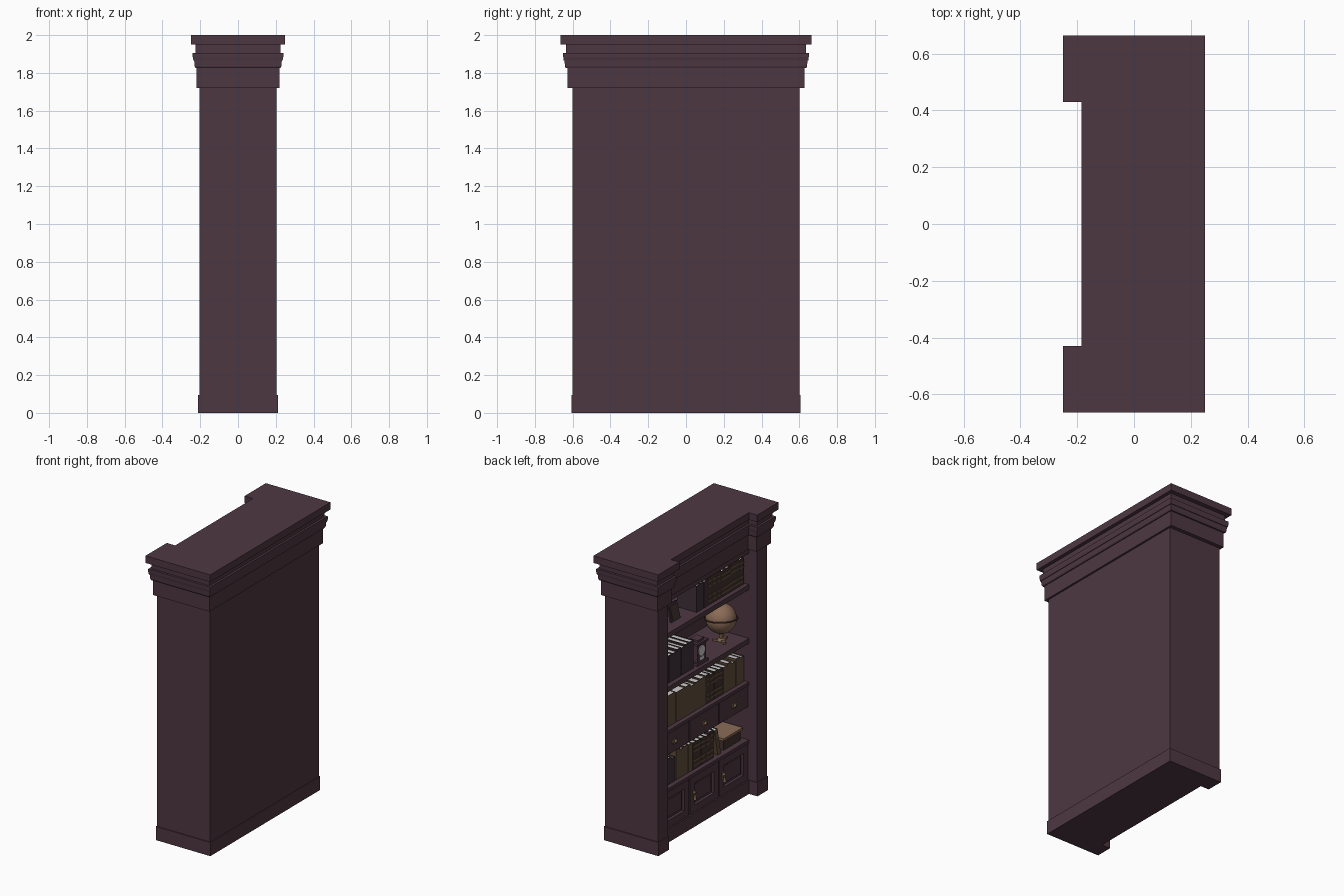
import bpy, bmesh, math, random
from mathutils import Matrix, Vector

if "Cube" in bpy.data.objects:
    bpy.data.objects.remove(bpy.data.objects["Cube"])

random.seed(4)
COLOURS = {
    "dark_plum_wood": (0.076, 0.039, 0.054),
    "brown_leather": (0.120, 0.075, 0.045),
    "dark_brown_leather": (0.055, 0.032, 0.030),
    "plum_leather": (0.050, 0.030, 0.040),
    "paper": (0.62, 0.60, 0.60),
    "globe_tan": (0.26, 0.15, 0.095),
    "old_brass": (0.20, 0.125, 0.070),
}
WOOD, BROWN, DARK, PLUM, PAPER, TAN, BRASS = range(7)
MATS = []
for n, c in COLOURS.items():
    m = bpy.data.materials.new(n)
    m.diffuse_color = (*c, 1)
    m.use_nodes = True
    m.node_tree.nodes["Principled BSDF"].inputs["Base Color"].default_value = m.diffuse_color
    MATS.append(m)


def finish(name, bm, smooth=False):
    bmesh.ops.recalc_face_normals(bm, faces=bm.faces)
    me = bpy.data.meshes.new(name)
    bm.to_mesh(me)
    bm.free()
    for m in MATS:
        me.materials.append(m)
    ob = bpy.data.objects.new(name, me)
    bpy.context.collection.objects.link(ob)
    if smooth:
        for p in me.polygons:
            p.use_smooth = True
    return ob


def paint(verts, mat):
    for f in {f for v in verts for f in v.link_faces}:
        f.material_index = mat


def box(bm, x0, x1, y0, y1, z0, z1, mat=WOOD):
    M = Matrix.Translation(((x0 + x1) / 2, (y0 + y1) / 2, (z0 + z1) / 2)) @ \
        Matrix.Diagonal((x1 - x0, abs(y1 - y0), z1 - z0, 1))
    vs = bmesh.ops.create_cube(bm, size=1, matrix=M)["verts"]
    paint(vs, mat)
    return vs


def cone(bm, loc, r1, r2, h, mat, axis="z", seg=20):
    M = Matrix.Translation(loc)
    if axis == "x":
        M = M @ Matrix.Rotation(math.pi / 2, 4, "Y")
    vs = bmesh.ops.create_cone(bm, cap_ends=True, segments=seg, radius1=r1, radius2=r2,
                               depth=h, matrix=M)["verts"]
    paint(vs, mat)
    return vs


def moulding(name, profile):
    """Stack outlines of the case, whose front is set back between the pillars."""
    bm = bmesh.new()
    rings = []
    for z, hx, hy in profile:
        yi, xi = 1.095 - hy, -hx + 0.065
        pts = [(-hx, hy), (-hx, yi), (xi, yi), (xi, -yi), (-hx, -yi), (-hx, -hy), (hx, -hy), (hx, hy)]
        rings.append([bm.verts.new((x, y, z)) for x, y in pts])
    for a, b in zip(rings, rings[1:]):
        for i in range(8):
            j = (i + 1) % 8
            bm.faces.new((a[i], a[j], b[j], b[i]))
    bm.faces.new(rings[0])
    bm.faces.new(rings[-1])
    finish(name, bm)


# plinth and cornice
moulding("plinth", [(0, .211, .607), (.095, .211, .607)])
moulding("cornice", [(1.72, .2185, .627), (1.825, .2185, .627), (1.825, .225, .636), (1.835, .23, .641),
                     (1.865, .232, .643), (1.865, .236, .647), (1.885, .240, .650), (1.905, .240, .650),
                     (1.905, .225, .634), (1.95, .225, .634), (1.95, .25, .665), (2.0, .25, .665)])

# sides, back and shelves
FX = -0.142
bm = bmesh.new()
for s in (-1, 1):
    box(bm, -.205, .205, s * .492, s * .60, .095, 1.72)
finish("side_pillars", bm)
bm = bmesh.new()
box(bm, .185, .205, -.492, .492, .095, 1.72)
finish("back_panel", bm)
bm = bmesh.new()
for z, t in ((1.461, .035), (1.085, .035), (.78, .02), (.375, .02)):
    box(bm, FX, .185, -.492, .492, z - t, z)
box(bm, FX, FX + .02, -.492, .492, 1.68, 1.72)
finish("shelves", bm)

# drawers with oval pulls, and doors with framed panels
bm = bmesh.new()
hw = bmesh.new()
box(bm, FX + .008, .185, -.492, .492, .605, .76)
box(bm, FX + .02, .185, -.492, .492, .095, .355)
for k in (-1, 0, 1):
    c = k * .327
    box(bm, FX, FX + .01, c - .158, c + .158, .612, .757)
    vs = cone(hw, (FX - .003, c, .68), .03, .03, .006, BRASS, "x")
    bmesh.ops.scale(hw, verts=vs, vec=(1, 1, .6), space=Matrix.Translation((0, -c, -.68)))
    cone(hw, (FX - .012, c, .68), .008, .012, .016, BRASS, "x", 12)
    # door frame, inner step and raised field
    a, b = c - .158, c + .158
    for y0, y1, z0, z1 in ((a, a + .05, .10, .352), (b - .05, b, .10, .352),
                           (a + .05, b - .05, .10, .15), (a + .05, b - .05, .302, .352)):
        box(bm, FX, FX + .022, y0, y1, z0, z1)
    box(bm, FX + .012, FX + .022, a + .068, b - .068, .168, .284)
    # door pull
    y = c + .122
    box(hw, FX - .005, FX, y - .008, y + .008, .205, .265, BRASS)
    cone(hw, (FX - .012, y, .245), .009, .009, .016, BRASS, "x", 12)
    cone(hw, (FX - .014, y, .215), .011, .004, .04, BRASS, "z", 12)
finish("drawers_and_doors", bm)
finish("handles", hw)


def book(bm, y, t, h, d, z, mat, bands=False, lean=0.0, x=-.11):
    """Hard cover around a page block; spine faces the front."""
    c = .004
    w = t - .002
    vs = box(bm, x, x + c, y - w, y, z, z + h, mat)
    vs += box(bm, x + c, x + d, y - c, y, z, z + h, mat)
    vs += box(bm, x + c, x + d, y - w, y - w + c, z, z + h, mat)
    vs += box(bm, x + c, x + d - .006, y - w + c, y - c, z + .004, z + h - .005, PAPER)
    if bands:
        for f in (.15, .32, .68, .85):
            vs += box(bm, x - .003, x, y - w, y, z + h * f - .007, z + h * f + .007, BROWN)
    if lean:
        bmesh.ops.rotate(bm, verts=vs, cent=(x, y - w, z), matrix=Matrix.Rotation(lean, 3, "X"))


# rows: shelf height, first y, number, thickness, height, cover, banded
ROWS = [
    (1.461, .04, 3, .04, .19, PLUM, False), (1.461, -.08, 8, .05, .19, DARK, True),
    (1.085, .485, 9, .046, .19, PLUM, False),
    (.78, .485, 3, .108, .215, BROWN, False), (.78, .16, 4, .055, .20, BROWN, False),
    (.78, -.06, 4, .048, .19, DARK, True), (.78, -.255, 5, .046, .185, BROWN, False),
    (.375, .485, 5, .042, .18, PLUM, False), (.375, .27, 4, .046, .20, BROWN, False),
    (.375, .08, 5, .046, .19, DARK, True),
]
for i, (z, y, n, t, h, mat, bands) in enumerate(ROWS):
    bm = bmesh.new()
    for k in range(n):
        book(bm, y - k * t, t, h * random.uniform(.94, 1.05), random.uniform(.15, .17), z, mat, bands)
    finish("book_row_%d" % (i + 1), bm)
bm = bmesh.new()
book(bm, -.195, .035, .19, .15, .376, BROWN, lean=-.2)
finish("leaning_book", bm)

# picture frames on the top shelf
bm = bmesh.new()
box(bm, .0, .015, .20, .44, 1.461, 1.66)
box(bm, -.004, .0, .215, .425, 1.476, 1.645, PAPER)
vs = box(bm, -.07, -.058, .16, .26, 1.462, 1.58, PLUM)
vs += box(bm, -.073, -.07, .175, .245, 1.477, 1.565, DARK)
bmesh.ops.rotate(bm, verts=vs, cent=(-.07, .2, 1.462), matrix=Matrix.Rotation(.25, 3, "Y"))
finish("picture_frames", bm)

# mantel clock
bm = bmesh.new()
box(bm, -.12, -.03, -.075, .045, 1.085, 1.105)
box(bm, -.11, -.04, -.062, .032, 1.105, 1.225)
box(bm, -.12, -.03, -.075, .045, 1.225, 1.24)
box(bm, -.105, -.045, -.05, .02, 1.24, 1.255)
cone(bm, (-.112, -.015, 1.175), .036, .036, .006, PAPER, "x", 24)
box(bm, -.113, -.11, -.035, .005, 1.112, 1.135, PAPER)
finish("mantel_clock", bm)

# globe on a stand
G = Vector((-.02, -.36, 1.245))
bm = bmesh.new()
vs = bmesh.ops.create_uvsphere(bm, u_segments=32, v_segments=16, radius=.1,
                               matrix=Matrix.Translation(G))["verts"]
paint(vs, TAN)
finish("globe", bm, True)
bpy.ops.mesh.primitive_torus_add(location=G, rotation=(.1, .1, 0), major_radius=.105, minor_radius=.005,
                                 major_segments=40, minor_segments=8)
ring = bpy.context.object
ring.name = "globe_ring"
ring.data.materials.append(MATS[DARK])
bm = bmesh.new()
cone(bm, (G.x, G.y, 1.13), .012, .018, .05, BRASS)
cone(bm, (G.x, G.y, 1.10), .03, .012, .018, BRASS)
for a in range(3):
    vs = box(bm, G.x, G.x + .055, G.y - .009, G.y + .009, 1.085, 1.098, BRASS)
    bmesh.ops.rotate(bm, verts=vs, cent=G, matrix=Matrix.Rotation(a * 2.094 + .5, 3, "Z"))
finish("globe_stand", bm)

# keepsake box
bm = bmesh.new()
box(bm, -.10, .05, -.46, -.27, .375, .445, DARK)
box(bm, -.11, .06, -.47, -.26, .445, .462, TAN)
finish("keepsake_box", bm)
